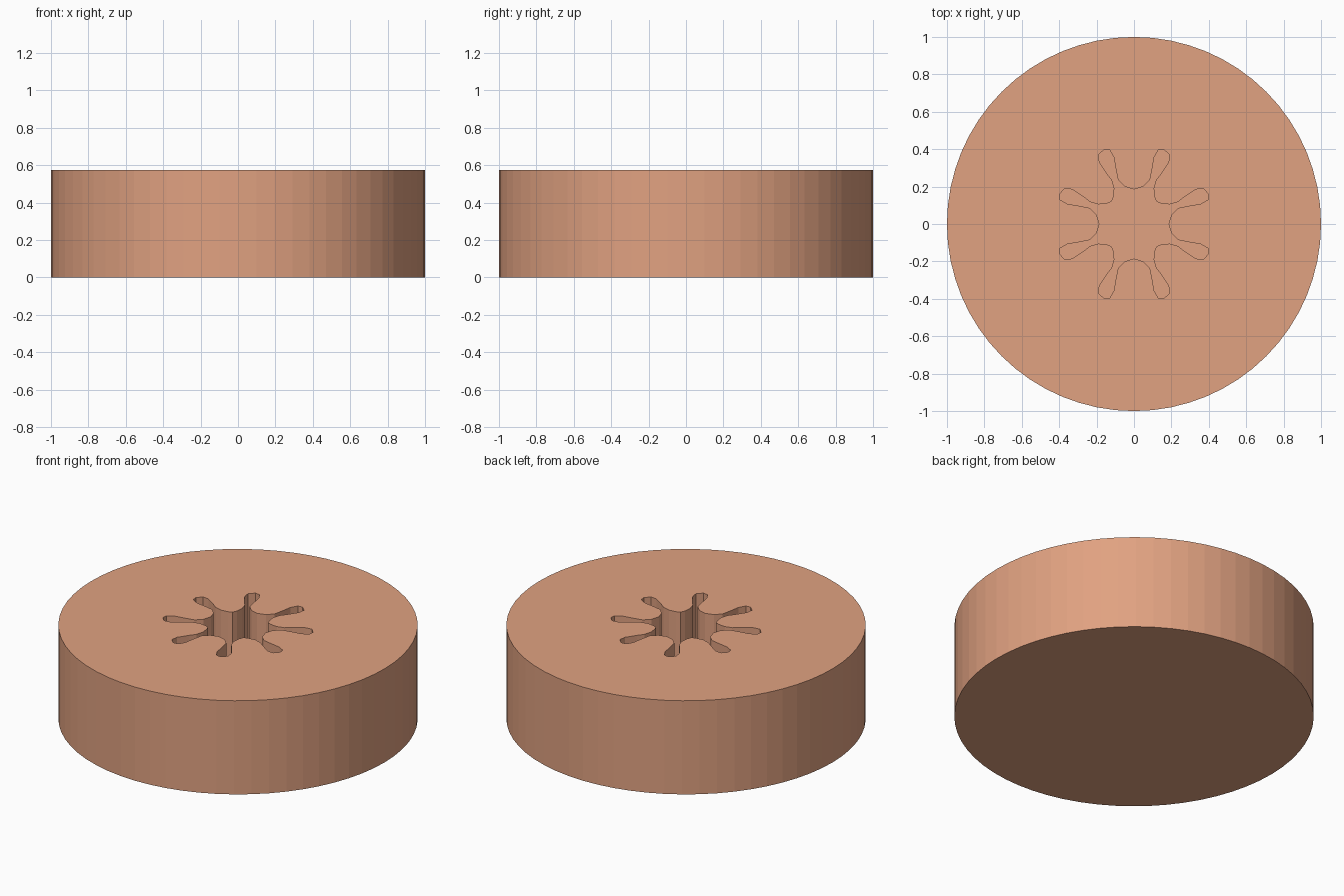
import bpy, bmesh

if "Cube" in bpy.data.objects:
    bpy.data.objects.remove(bpy.data.objects["Cube"])

HEIGHT, FLOOR = 0.575, 0.10

# Disc body
bpy.ops.mesh.primitive_cylinder_add(vertices=64, radius=1, depth=HEIGHT,
                                    location=(0, 0, HEIGHT / 2))
disc = bpy.context.object
disc.name = "disc_body"
mat = bpy.data.materials.new("terracotta")
mat.diffuse_color = (0.75, 0.36, 0.22, 1)
mat.use_nodes = True
mat.node_tree.nodes["Principled BSDF"].inputs["Base Color"].default_value = mat.diffuse_color
disc.data.materials.append(mat)

# One eighth of the splash outline, mirrored across the diagonal, then turned four times
eighth = [(0.185, 0), (0.20, 0.05), (0.235, 0.085), (0.30, 0.098), (0.355, 0.107),
          (0.395, 0.13), (0.398, 0.16), (0.37, 0.19), (0.33, 0.185), (0.27, 0.145),
          (0.235, 0.118), (0.19, 0.105), (0.145, 0.11), (0.12, 0.12)]
quarter = eighth + [(y, x) for x, y in reversed(eighth[1:-1])]
outline = []
for _ in range(4):
    outline += quarter
    quarter = [(-y, x) for x, y in quarter]

# Pocket cutter
bm = bmesh.new()
face = bm.faces.new([bm.verts.new((x, y, FLOOR)) for x, y in outline])
top = bmesh.ops.extrude_face_region(bm, geom=[face])["geom"]
bmesh.ops.translate(bm, vec=(0, 0, HEIGHT),
                    verts=[v for v in top if isinstance(v, bmesh.types.BMVert)])
bmesh.ops.recalc_face_normals(bm, faces=bm.faces)
mesh = bpy.data.meshes.new("pocket_cutter")
bm.to_mesh(mesh)
bm.free()
cutter = bpy.data.objects.new("pocket_cutter", mesh)
bpy.context.collection.objects.link(cutter)
cutter.hide_render = True
cutter.display_type = 'WIRE'

# Cut the blind pocket into the top
cut = disc.modifiers.new("pocket", 'BOOLEAN')
cut.operation = 'DIFFERENCE'
cut.solver = 'EXACT'
cut.object = cutter
